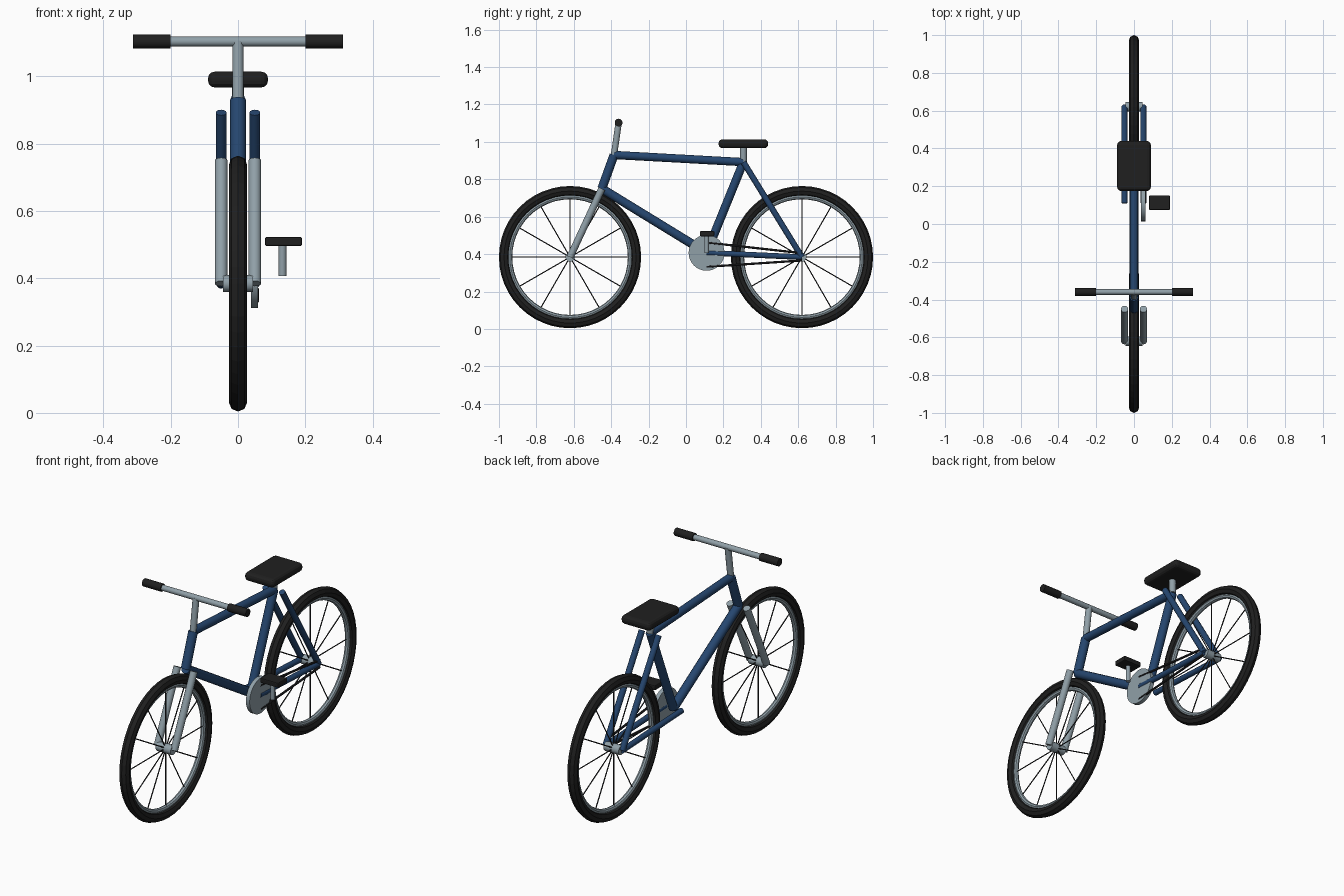
import bpy, math
from mathutils import Vector

if "Cube" in bpy.data.objects:
    bpy.data.objects.remove(bpy.data.objects["Cube"])


def material(name, rgb):
    m = bpy.data.materials.new(name)
    m.diffuse_color = (*rgb, 1)
    m.use_nodes = True
    m.node_tree.nodes["Principled BSDF"].inputs["Base Color"].default_value = m.diffuse_color
    return m


BLUE = material("navy_paint", (0.019, 0.062, 0.16))
GREY = material("grey_metal", (0.28, 0.35, 0.39))
BLACK = material("black_rubber", (0.014, 0.014, 0.014))
DARK = material("dark_steel", (0.02, 0.02, 0.022))


def finish(name, mat):
    ob = bpy.context.object
    ob.name = name
    ob.data.materials.append(mat)
    return ob


def tube(name, a, b, r, mat, sides=12):
    """Straight cylinder from point a to point b."""
    a, b = Vector(a), Vector(b)
    d = b - a
    bpy.ops.mesh.primitive_cylinder_add(
        vertices=sides, radius=r, depth=d.length, location=(a + b) / 2,
        rotation=d.to_track_quat('Z', 'Y').to_euler())
    ob = finish(name, mat)
    bpy.ops.object.shade_smooth_by_angle(angle=math.radians(35))
    return ob


def ring(name, centre, major, minor, mat, sides):
    bpy.ops.mesh.primitive_torus_add(
        major_segments=48, minor_segments=sides, major_radius=major,
        minor_radius=minor, location=centre, rotation=(0, math.pi / 2, 0))
    return finish(name, mat)


def block(name, centre, size, bevel, segments, mat):
    bpy.ops.mesh.primitive_cube_add(size=1, location=centre)
    ob = finish(name, mat)
    ob.scale = size
    bpy.ops.object.transform_apply(location=False, rotation=False, scale=True)
    mod = ob.modifiers.new("rounded_edges", 'BEVEL')
    mod.width, mod.segments = bevel, segments
    return ob


# Key points in the side plane (y, z)
AXLE_Z = 0.384
FRONT, REAR = (-0.62, AXLE_Z), (0.62, AXLE_Z)
HEAD_TOP, HEAD_LOW = (-0.385, 0.93), (-0.45, 0.75)
SEAT_TOP, CRANK = (0.307, 0.892), (0.11, 0.407)
BAR = (-0.36, 1.103)


def at(x, p):
    return (x, p[0], p[1])


# Wheels: tyre, rim, hub and twelve spokes
for label, hub in (("front", FRONT), ("rear", REAR)):
    c = at(0, hub)
    ring(label + "_tyre", c, 0.353, 0.027, BLACK, 8)
    ring(label + "_rim", c, 0.322, 0.013, GREY, 8)
    tube(label + "_hub", at(-0.045, hub), at(0.045, hub), 0.025, GREY)
    for i in range(12):
        t = i * math.tau / 12
        end = (hub[0] + 0.315 * math.cos(t), hub[1] + 0.315 * math.sin(t))
        tube(f"{label}_spoke_{i + 1}", c, at(0, end), 0.003, DARK, 6)

# Main frame
tube("head_tube", at(0, HEAD_LOW), at(0, HEAD_TOP), 0.024, BLUE)
tube("top_tube", at(0, HEAD_TOP), at(0, SEAT_TOP), 0.022, BLUE)
tube("down_tube", at(0, HEAD_LOW), at(0, CRANK), 0.024, BLUE)
tube("seat_tube", at(0, SEAT_TOP), at(0, CRANK), 0.023, BLUE)

# Paired fork blades and rear stays
for side, x in (("left", -0.05), ("right", 0.05)):
    tube(side + "_fork_blade", at(x, HEAD_LOW), at(x, FRONT), 0.019, GREY)
    tube(side + "_seat_stay", at(x, SEAT_TOP), at(x, REAR), 0.016, BLUE)
    tube(side + "_chain_stay", at(x, CRANK), at(x, REAR), 0.015, BLUE)

# Handlebar with grips
tube("stem", at(0, HEAD_TOP), at(0, BAR), 0.017, GREY)
tube("handlebar", at(-0.308, BAR), at(0.308, BAR), 0.015, GREY)
for side, s in (("left", -1), ("right", 1)):
    tube(side + "_grip", at(0.2 * s, BAR), at(0.312 * s, BAR), 0.021, BLACK)

# Saddle
tube("seat_post", at(0, SEAT_TOP), (0, 0.307, 0.98), 0.018, GREY)
block("saddle", (0, 0.307, 0.99), (0.178, 0.265, 0.047), 0.02, 3, BLACK)

# Drivetrain on the right
tube("chainring", at(0.038, CRANK), at(0.06, CRANK), 0.096, GREY, 32)
tube("upper_chain", (0.057, 0.11, 0.462), (0.057, 0.62, 0.405), 0.006, DARK, 8)
tube("lower_chain", (0.057, 0.11, 0.332), (0.057, 0.62, 0.366), 0.006, DARK, 8)
tube("crank_arm", at(0.132, CRANK), (0.132, 0.11, 0.505), 0.012, GREY)
block("pedal", (0.135, 0.113, 0.509), (0.11, 0.078, 0.027), 0.005, 2, BLACK)
